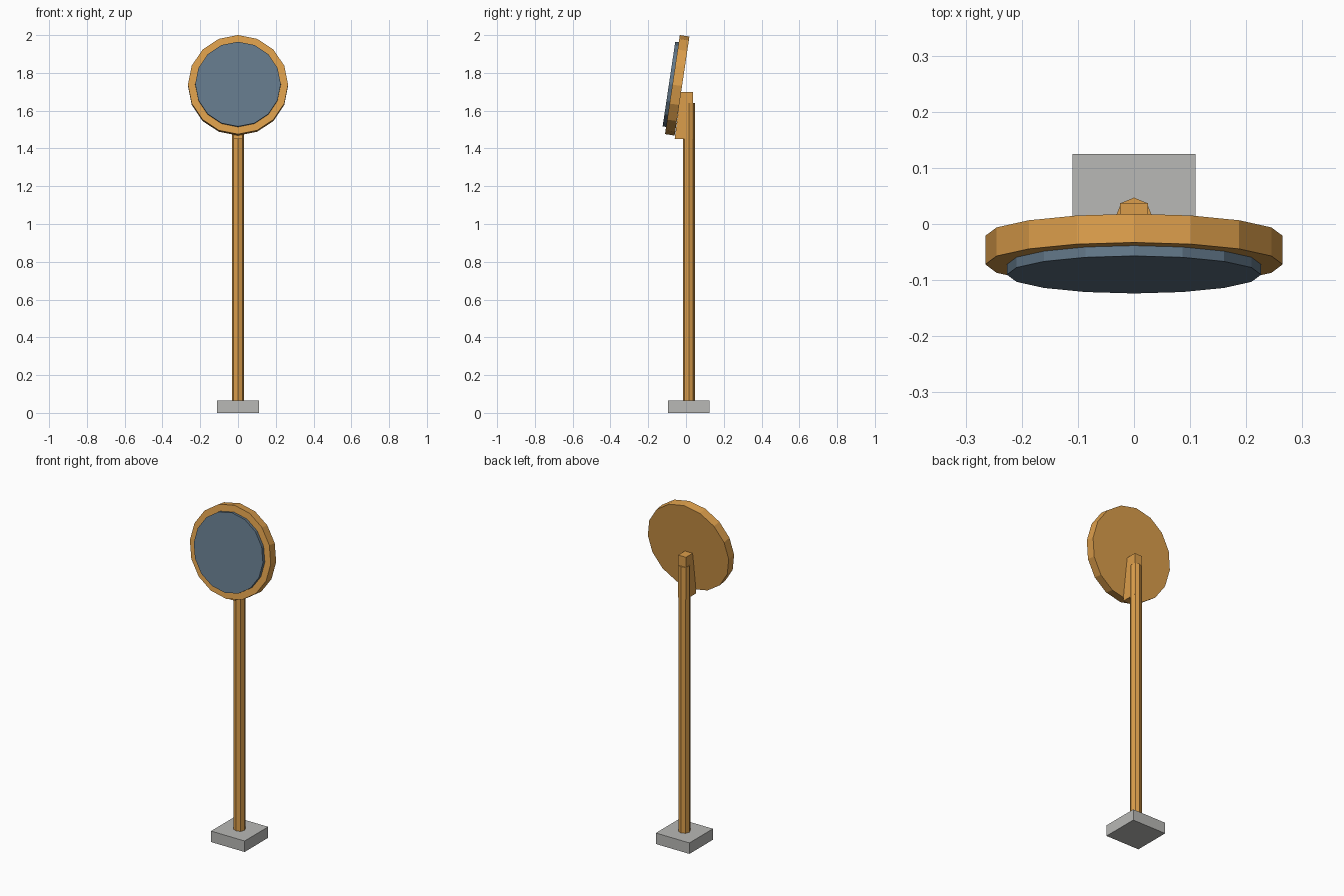
import bpy, bmesh, math
from mathutils import Matrix, Vector

cube = bpy.data.objects.get("Cube")
if cube:
    bpy.data.objects.remove(cube, do_unlink=True)


def material(name, color):
    mat = bpy.data.materials.new(name)
    mat.use_nodes = True
    mat.diffuse_color = (*color, 1)
    mat.node_tree.nodes["Principled BSDF"].inputs["Base Color"].default_value = (*color, 1)
    return mat


def finish(name, bm, mat):
    bmesh.ops.recalc_face_normals(bm, faces=bm.faces)
    mesh = bpy.data.meshes.new(name)
    bm.to_mesh(mesh)
    bm.free()
    mesh.materials.append(mat)
    obj = bpy.data.objects.new(name, mesh)
    bpy.context.collection.objects.link(obj)
    return obj


def cylinder(name, sides, radius, start, end, matrix, mat):
    """Cylinder along the local z axis of matrix, from start to end."""
    bm = bmesh.new()
    bmesh.ops.create_cone(bm, cap_ends=True, segments=sides, radius1=radius,
                          radius2=radius, depth=end - start,
                          matrix=matrix @ Matrix.Translation((0, 0, (start + end) / 2)))
    return finish(name, bm, mat)


def extruded(name, profile, half_width, mat):
    """Side profile of (y, z) points extruded across x."""
    bm = bmesh.new()
    face = bm.faces.new([bm.verts.new((-half_width, y, z)) for y, z in profile])
    result = bmesh.ops.extrude_face_region(bm, geom=[face])
    moved = [v for v in result["geom"] if isinstance(v, bmesh.types.BMVert)]
    bmesh.ops.translate(bm, verts=moved, vec=Vector((2 * half_width, 0, 0)))
    return finish(name, bm, mat)


orange = material("warm orange", (0.71, 0.34, 0.07))
glass = material("slate blue glass", (0.125, 0.19, 0.255))
concrete = material("concrete grey", (0.48, 0.48, 0.465))

# Foot and post
post_y = 0.015
extruded("base", [(post_y - 0.11, 0), (post_y + 0.11, 0),
                  (post_y + 0.11, 0.065), (post_y - 0.11, 0.065)], 0.11, concrete)
cylinder("post", 8, 0.032, 0.002, 1.64, Matrix.Translation((0, post_y, 0)), orange)

# Wedge bracket that holds the tilted disc
extruded("bracket", [(-0.06, 1.45), (0.037, 1.45), (0.037, 1.70), (-0.027, 1.70)],
         0.025, orange)

# Frame and mirror share one axis, leaning back
tilt = Matrix.Translation((0, -0.072, 1.738)) @ Matrix.Rotation(math.radians(81.5), 4, "X")
cylinder("mirror_frame", 16, 0.265, -0.0515, 0, tilt, orange)
cylinder("mirror_glass", 16, 0.2265, -0.01, 0.0185, tilt, glass)
